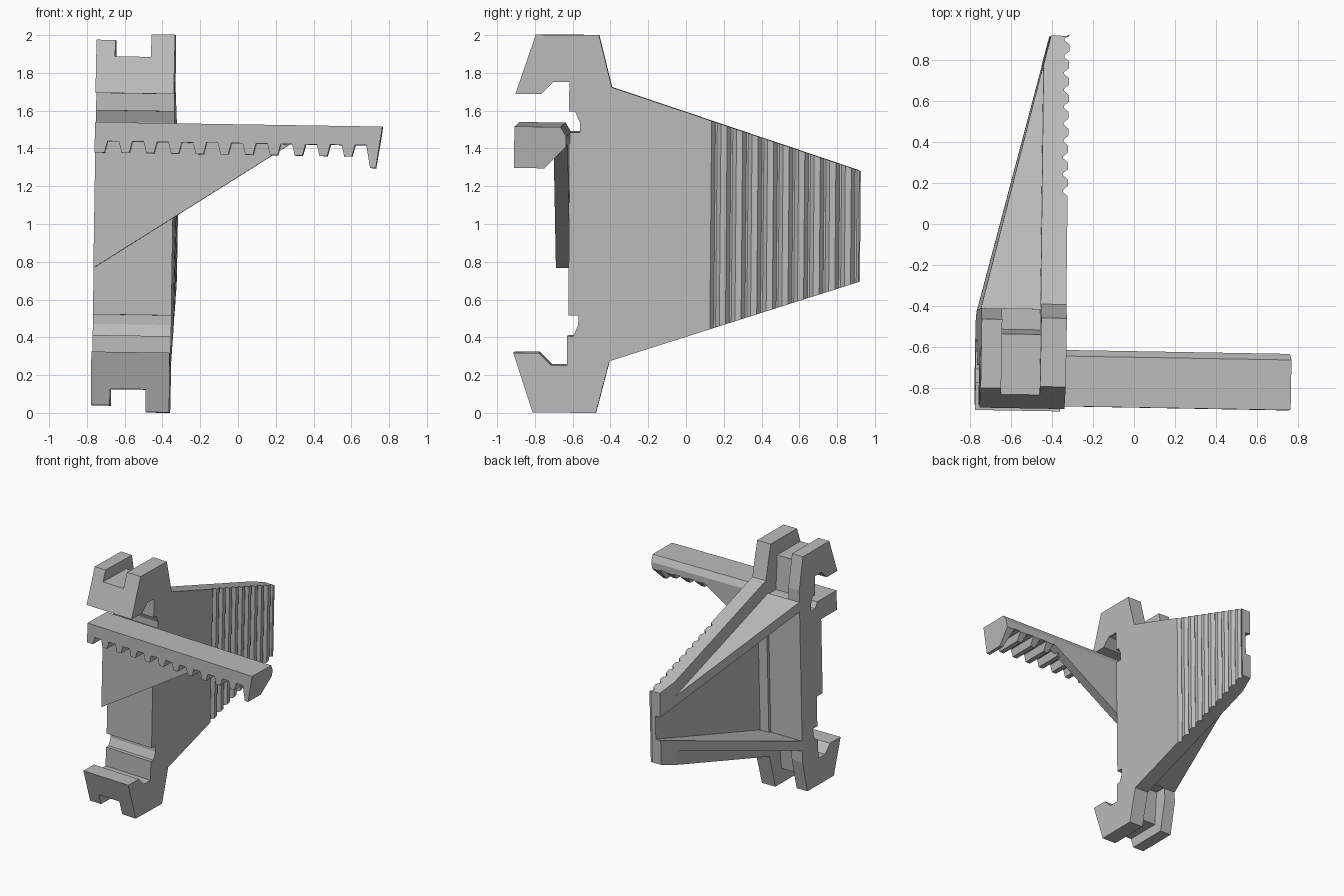
import bpy, bmesh, math
from mathutils import Matrix, Vector

if "Cube" in bpy.data.objects:
    bpy.data.objects.remove(bpy.data.objects["Cube"], do_unlink=True)

grey = bpy.data.materials.new("plain grey")
grey.use_nodes = True
grey.diffuse_color = (0.5, 0.5, 0.5, 1)
grey.node_tree.nodes["Principled BSDF"].inputs["Base Color"].default_value = (0.5, 0.5, 0.5, 1)

# The whole part leans very slightly about its centre
MID = 1.0
lean = (Matrix.Translation((0, 0, MID - 0.01))
        @ Matrix.Rotation(math.radians(-1), 4, 'Z')
        @ Matrix.Rotation(math.radians(0.9), 4, 'Y')
        @ Matrix.Rotation(math.radians(-0.5), 4, 'X')
        @ Matrix.Translation((0, 0, -MID)))

PLACE = {
    'x': lambda p, d: (d, p[0], p[1]),
    'y': lambda p, d: (p[0], d, p[1]),
    'z': lambda p, d: (p[0], p[1], d),
}


def prism(name, points, axis, start, end, cuts=()):
    """Extrude a profile along an axis, then trim it with (point, outward normal) planes."""
    bm = bmesh.new()
    face = bm.faces.new([bm.verts.new(PLACE[axis](p, start)) for p in points])
    out = bmesh.ops.extrude_face_region(bm, geom=[face])
    shift = Vector(PLACE[axis]((0, 0), end - start))
    moved = [v for v in out["geom"] if isinstance(v, bmesh.types.BMVert)]
    bmesh.ops.translate(bm, verts=moved, vec=shift)
    for point, normal in cuts:
        geom = bm.verts[:] + bm.edges[:] + bm.faces[:]
        bmesh.ops.bisect_plane(bm, geom=geom, plane_co=point, plane_no=normal,
                               clear_outer=True)
        bmesh.ops.holes_fill(bm, edges=[e for e in bm.edges if e.is_boundary], sides=0)
    bmesh.ops.recalc_face_normals(bm, faces=bm.faces)
    bm.transform(lean)
    mesh = bpy.data.meshes.new(name)
    bm.to_mesh(mesh)
    bm.free()
    mesh.materials.append(grey)
    obj = bpy.data.objects.new(name, mesh)
    bpy.context.collection.objects.link(obj)
    return obj


# Main dimensions
RIGHT, LEFT = -0.335, -0.75
SLOT_A, SLOT_B = -0.65, -0.46
FLOOR = -0.38
FRONT, BACK = -0.405, 0.91
SPINE_BACK = -0.43
SLOPE = (0.295 - 0.725) / (BACK - FRONT)


def edge(y):
    """Half height of the tapering plate."""
    return 0.725 + SLOPE * (y - FRONT)


# Hooked spine: three slices sharing the same inner hook outline
hook_inner = [(-0.915, 0.685), (-0.78, 0.685), (-0.715, 0.75), (-0.63, 0.75),
              (-0.63, 0.595), (-0.598, 0.595), (-0.572, 0.535), (-0.572, 0.485),
              (-0.625, 0.485)]


def spine(name, outer, x0, x1):
    half = outer + hook_inner
    points = [(y, MID + h) for y, h in half] + [(y, MID - h) for y, h in reversed(half)]
    prism(name, points, 'x', x0, x1)


spine("plate_side_spine", [(FRONT, 0.725), (-0.475, 1), (-0.81, 1)], SLOT_B, RIGHT)
spine("middle_spine", [(SPINE_BACK, 0.605), (-0.53, 0.605), (-0.555, 0.88), (-0.85, 0.88)],
      SLOT_A, SLOT_B)
spine("outer_spine", [(SPINE_BACK, 0.71), (-0.485, 0.967), (-0.821, 0.967)], LEFT, SLOT_A)

# Grip plate with grooves across its outer face
grip = [(FLOOR, FRONT), (RIGHT, FRONT)]
PITCH, DEPTH = 0.0825, 0.024
for i in range(10):
    y = 0.125 + i * PITCH
    grip += [(RIGHT, y), (RIGHT - DEPTH, y + 0.02),
             (RIGHT - DEPTH, y + 0.03), (RIGHT, y + 0.05)]
grip += [(RIGHT, BACK), (FLOOR, BACK)]
taper = [((0, FRONT, MID + s * edge(FRONT)), (0, -SLOPE, s)) for s in (1, -1)]
prism("grooved_plate", grip, 'z', MID - 0.8, MID + 0.8, taper)

# Thick plate borders and tapering side walls around the open pocket
wedge = [((LEFT, SPINE_BACK, 0), (SPINE_BACK - BACK, -0.425 - LEFT, 0))]


def band(y0, s, top, bottom):
    return [(y0, MID + s * (edge(y0) - top)), (BACK, MID + s * (edge(BACK) - top)),
            (BACK, MID + s * (edge(BACK) - bottom)), (y0, MID + s * (edge(y0) - bottom))]


for label, s in (("upper", 1), ("lower", -1)):
    prism(label + "_border", band(FRONT, s, 0, 0.2), 'x', SLOT_B, FLOOR, wedge)
    prism(label + "_wall", band(SPINE_BACK, s, 0.12, 0.2), 'x', LEFT - 0.05, SLOT_B, wedge)

# Toothed arm
ROOT, TIP, TOP = 1.43, 1.37, 1.53
arm = [(LEFT, TOP), (LEFT, TIP)]
for i in range(11):
    x = -0.652 + i * 0.131
    low = 1.31 if i == 10 else TIP
    reach = 0.052 if i == 10 else 0.045
    arm += [(x - 0.045, TIP), (x - 0.03, ROOT), (x + 0.03, ROOT), (x + reach, low)]
arm += [(0.74, 1.31), (0.772, TOP)]
prism("toothed_arm", arm, 'y', -0.9, -0.625,
      [((0, -0.75, 1.30), (0, 1, -1)), ((0, -0.655, TOP), (0, 5, 3))])

# Triangular brace under the arm
prism("arm_brace", [(LEFT, 0.76), (LEFT, ROOT), (0.28, ROOT)], 'y', -0.70, -0.625)
